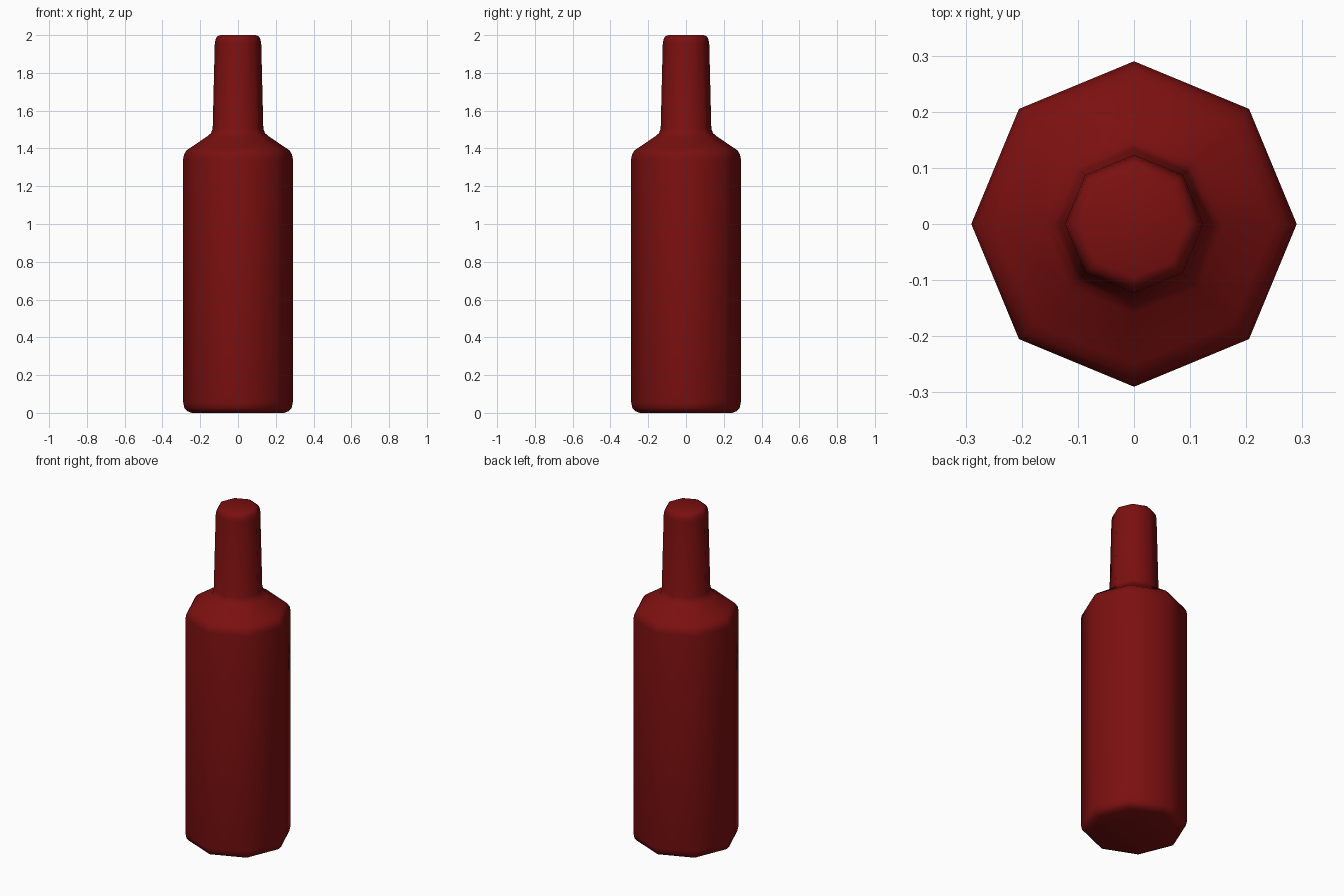
import bpy, bmesh, math

if "Cube" in bpy.data.objects:
    bpy.data.objects.remove(bpy.data.objects["Cube"])

SIDES = 8
# bottle outline: (radius, height)
PROFILE = [(0.245, 0.0), (0.27, 0.01), (0.284, 0.025), (0.29, 0.055),
           (0.29, 1.345), (0.286, 1.368), (0.272, 1.39), (0.25, 1.405),
           (0.16, 1.466), (0.143, 1.481), (0.134, 1.505),
           (0.123, 1.955), (0.119, 1.978), (0.11, 1.993), (0.095, 2.0)]

red = bpy.data.materials.new("dark red")
red.diffuse_color = (0.2, 0.005, 0.005, 1)
red.use_nodes = True
red.node_tree.nodes["Principled BSDF"].inputs["Base Color"].default_value = red.diffuse_color

# bottle body: eight-sided lathe with closed ends
bm = bmesh.new()
rings = [[bm.verts.new((r * math.cos(2 * math.pi * i / SIDES),
                        r * math.sin(2 * math.pi * i / SIDES), z))
          for i in range(SIDES)] for r, z in PROFILE]
for a, b in zip(rings, rings[1:]):
    for i in range(SIDES):
        j = (i + 1) % SIDES
        bm.faces.new((a[i], a[j], b[j], b[i]))
bm.faces.new(rings[0][::-1])
bm.faces.new(rings[-1])
for f in bm.faces:
    f.smooth = True

mesh = bpy.data.meshes.new("bottle")
bm.to_mesh(mesh)
bm.free()
mesh.materials.append(red)
bpy.context.collection.objects.link(bpy.data.objects.new("bottle", mesh))
